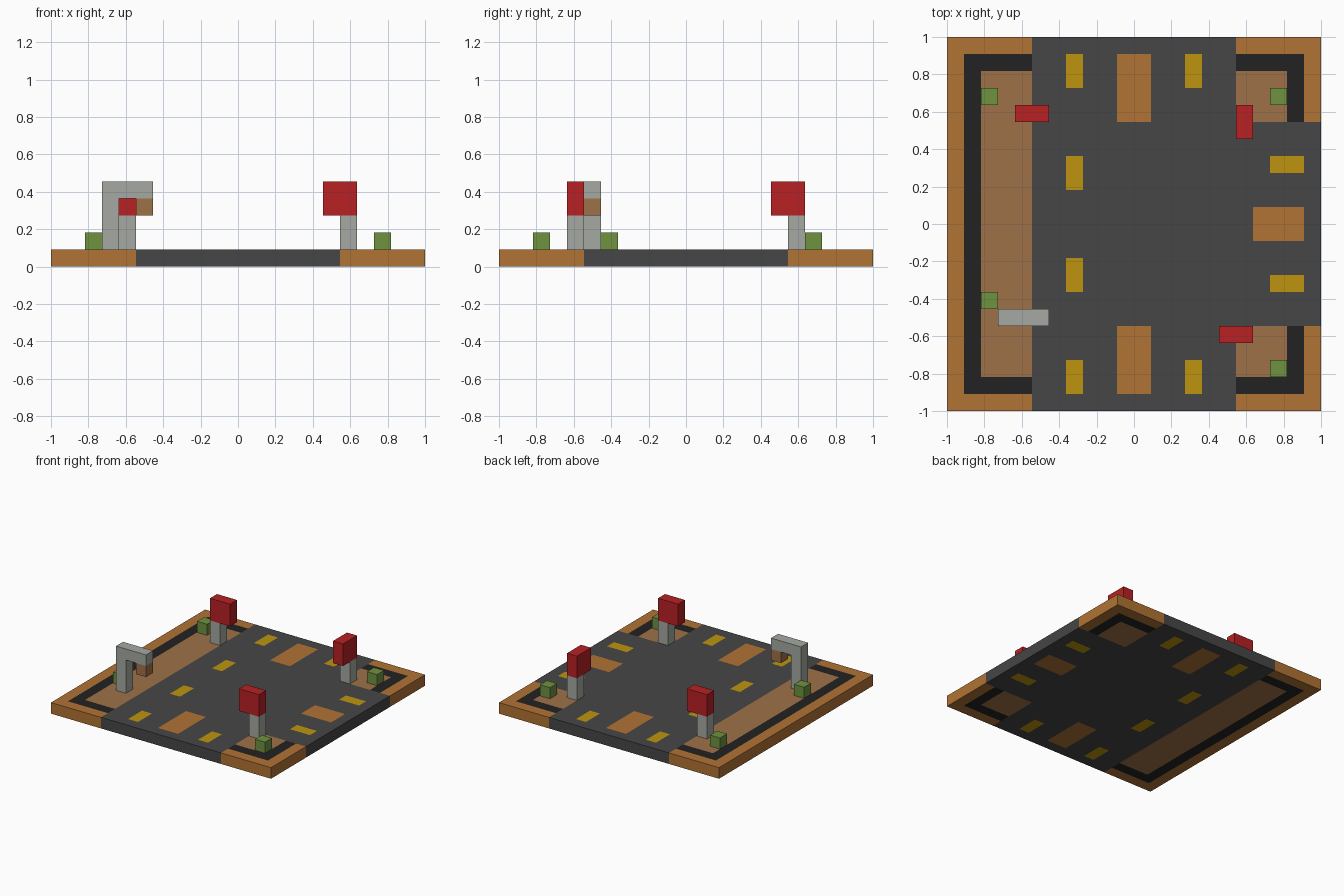
import bpy
import bmesh
from mathutils import Vector

if "Cube" in bpy.data.objects:
    bpy.data.objects.remove(bpy.data.objects["Cube"], do_unlink=True)

U = 1 / 11  # one block; the tile is 22 x 22 blocks


def linear(c):
    c /= 255
    return c / 12.92 if c <= 0.04045 else ((c + 0.055) / 1.055) ** 2.4


def material(name, rgb):
    m = bpy.data.materials.new(name)
    col = tuple(linear(c) for c in rgb) + (1.0,)
    m.diffuse_color = col
    m.use_nodes = True
    bsdf = next(n for n in m.node_tree.nodes if n.type == 'BSDF_PRINCIPLED')
    bsdf.inputs["Base Color"].default_value = col
    bsdf.inputs["Roughness"].default_value = 0.9
    return m


asphalt = material("asphalt grey", (70, 70, 70))
paving = material("paving orange", (177, 115, 52))
kerb = material("kerb black", (34, 34, 34))
dirt = material("dirt brown", (159, 113, 72))
paint = material("paint yellow", (190, 148, 14))
red = material("sign red", (184, 33, 36))
green = material("bush green", (112, 146, 64))
steel = material("steel grey", (166, 169, 162))
BASE = [asphalt, paving, kerb, dirt, paint]

# Rectangles on the road, in blocks: x0, x1, y0, y1
PATCHES = [(-1, 1, 6, 10), (-1, 1, -10, -6), (7, 10, -1, 1)]
DASHES = [(-4, -3, 8, 10), (-4, -3, 2, 4), (-4, -3, -4, -2), (-4, -3, -10, -8),
          (3, 4, 8, 10), (3, 4, -10, -8), (8, 10, 3, 4), (8, 10, -4, -3)]


def inside(x, y, rects):
    return any(a < x < b and c < y < d for a, b, c, d in rects)


def tile_index(x, y):
    """Material slot of the base at a point given in blocks."""
    if abs(x) < 6 or (x > 6 and abs(y) < 6):
        if inside(x, y, PATCHES):
            return 1
        return 4 if inside(x, y, DASHES) else 0
    ring = max(abs(x), abs(y))
    return 1 if ring > 10 else 2 if ring > 9 else 3


def add_object(name, bm, mats):
    bmesh.ops.recalc_face_normals(bm, faces=bm.faces[:])
    mesh = bpy.data.meshes.new(name)
    bm.to_mesh(mesh)
    bm.free()
    for m in mats:
        mesh.materials.append(m)
    ob = bpy.data.objects.new(name, mesh)
    bpy.context.scene.collection.objects.link(ob)
    return ob


def extrude(bm, faces, offset):
    res = bmesh.ops.extrude_face_region(bm, geom=faces)
    verts = [g for g in res["geom"] if isinstance(g, bmesh.types.BMVert)]
    bmesh.ops.translate(bm, verts=verts, vec=offset)


def block(name, lo, hi, mat):
    """Box between two corners given in blocks."""
    bm = bmesh.new()
    bmesh.ops.create_cube(bm, size=1)
    lo, hi = Vector(lo), Vector(hi)
    bmesh.ops.scale(bm, vec=(hi - lo) * U, verts=bm.verts[:])
    bmesh.ops.translate(bm, vec=(lo + hi) / 2 * U, verts=bm.verts[:])
    return add_object(name, bm, [mat])


# Base slab, coloured cell by cell through its full thickness
bm = bmesh.new()
bmesh.ops.create_grid(bm, x_segments=22, y_segments=22, size=1)
extrude(bm, bm.faces[:], (0, 0, U))
for f in bm.faces:
    c = f.calc_center_median() / U * 0.999  # nudge side faces inwards
    f.material_index = tile_index(c.x, c.y)
add_object("road_base", bm, BASE)

# Bushes
for name, x, y in [("back_right_bush", -9, 7), ("back_left_bush", 8, 7),
                   ("front_left_bush", 8, -9), ("front_right_bush", -9, -5)]:
    block(name, (x, y, 1), (x + 1, y + 1, 2), green)

# Signs: post position, then the corner the two-block wide panel starts from
for name, px, py, x0, x1, y0, y1 in [
        ("back_right", -7, 6, -7, -5, 6, 7),
        ("back_left", 6, 6, 6, 7, 5, 7),
        ("front_left", 6, -7, 5, 7, -7, -6)]:
    block(name + "_sign_post", (px, py, 1), (px + 1, py + 1, 3), steel)
    block(name + "_sign_panel", (x0, y0, 3), (x1, y1, 5), red)

# Street lamp: bent post from an L profile, with a hanging lamp
bm = bmesh.new()
profile = [(-8, 1), (-7, 1), (-7, 4), (-5, 4), (-5, 5), (-8, 5)]
face = bm.faces.new([bm.verts.new((x * U, -6 * U, z * U)) for x, z in profile])
extrude(bm, [face], (0, U, 0))
add_object("street_lamp_post", bm, [steel])
block("street_lamp_head", (-6, -6, 3), (-5, -5, 4), dirt)
